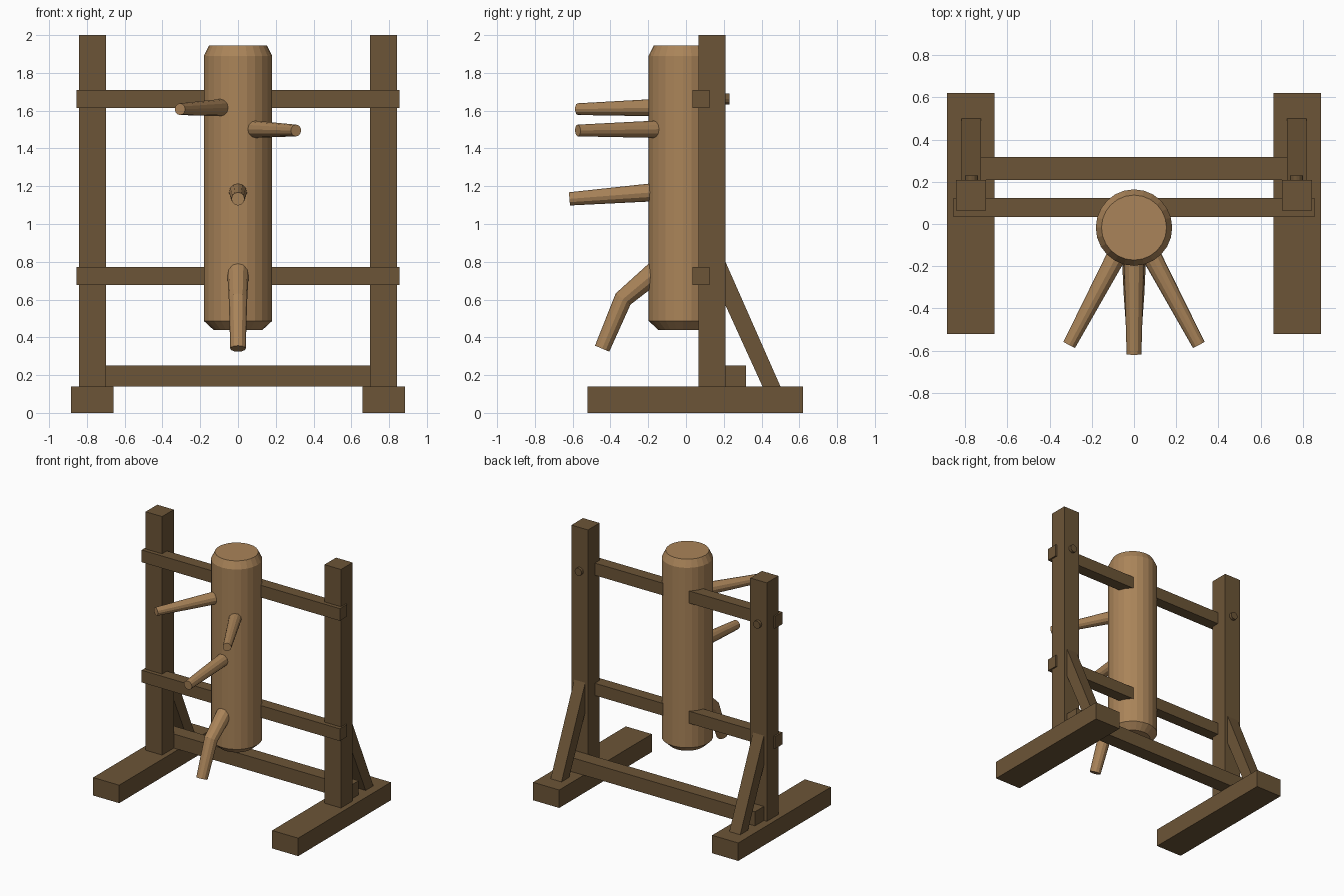
import bpy, bmesh, math
from mathutils import Vector

if "Cube" in bpy.data.objects:
    bpy.data.objects.remove(bpy.data.objects["Cube"])


def material(name, rgb):
    m = bpy.data.materials.new(name)
    m.diffuse_color = (*rgb, 1)
    m.use_nodes = True
    m.node_tree.nodes["Principled BSDF"].inputs["Base Color"].default_value = m.diffuse_color
    return m


DARK = material("dark brown wood", (0.15, 0.09, 0.038))
LIGHT = material("light brown wood", (0.40, 0.23, 0.10))


def finish(name, bm, mat):
    bmesh.ops.recalc_face_normals(bm, faces=bm.faces)
    me = bpy.data.meshes.new(name)
    bm.to_mesh(me)
    bm.free()
    me.materials.append(mat)
    ob = bpy.data.objects.new(name, me)
    bpy.context.collection.objects.link(ob)
    return ob


def prism(name, x0, x1, outline, mat=DARK):
    """Extrude a (y, z) outline from x0 to x1."""
    bm = bmesh.new()
    a = [bm.verts.new((x0, y, z)) for y, z in outline]
    b = [bm.verts.new((x1, y, z)) for y, z in outline]
    bm.faces.new(a)
    bm.faces.new(b)
    n = len(a)
    for i in range(n):
        j = (i + 1) % n
        bm.faces.new((a[i], a[j], b[j], b[i]))
    return finish(name, bm, mat)


def box(name, x0, x1, y0, y1, z0, z1):
    return prism(name, x0, x1, [(y0, z0), (y1, z0), (y1, z1), (y0, z1)])


def turned(name, path, radii, sides, mat=LIGHT):
    """Round bar along a path, with a radius at every point and mitred bends."""
    pts = [Vector(p) for p in path]
    bm = bmesh.new()
    rings = []
    for i, (p, r) in enumerate(zip(pts, radii)):
        d_in = (p - pts[max(i - 1, 0)]).normalized()
        d_out = (pts[min(i + 1, len(pts) - 1)] - p).normalized()
        t = (d_in + d_out).normalized()
        ref = Vector((1, 0, 0)) if abs(t.x) < 0.8 else Vector((0, 0, 1))
        u = (ref - t * ref.dot(t)).normalized()
        v = t.cross(u)
        rings.append([bm.verts.new(p + r * (u * math.cos(a) + v * math.sin(a)))
                      for a in (2 * math.pi * k / sides for k in range(sides))])
    for a, b in zip(rings, rings[1:]):
        for k in range(sides):
            j = (k + 1) % sides
            bm.faces.new((a[k], a[j], b[j], b[k]))
    bm.faces.new(rings[0])
    bm.faces.new(rings[-1])
    return finish(name, bm, mat)


# Side frames: foot, post, diagonal brace and peg
for side, s in (("left", -1), ("right", 1)):
    box(f"{side}_foot", s * 0.66, s * 0.885, -0.522, 0.62, 0, 0.14)
    box(f"{side}_post", s * 0.70, s * 0.843, 0.065, 0.208, 0.14, 2.0)
    prism(f"{side}_brace", s * 0.724, s * 0.818,
          [(0.20, 0.82), (0.50, 0.14), (0.405, 0.14), (0.20, 0.59)])
    turned(f"{side}_peg", [(s * 0.77, 0.19, 1.662), (s * 0.77, 0.23, 1.662)],
           [0.03, 0.03], 12, DARK)

# Horizontal rails
box("bottom_rail", -0.818, 0.818, 0.208, 0.318, 0.14, 0.25)
box("lower_crossbar", -0.855, 0.855, 0.034, 0.124, 0.677, 0.772)
box("upper_crossbar", -0.855, 0.855, 0.034, 0.124, 1.615, 1.71)

# Trunk with chamfered ends
turned("trunk", [(0, -0.017, z) for z in (0.44, 0.487, 1.89, 1.945)],
       [0.13, 0.181, 0.181, 0.154], 24)

# Arms
turned("upper_left_arm", [(-0.04, -0.07, 1.618), (-0.307, -0.573, 1.608)],
       [0.049, 0.031], 12)
turned("upper_right_arm", [(0.04, -0.07, 1.503), (0.307, -0.573, 1.495)],
       [0.049, 0.031], 12)
turned("middle_arm", [(0, -0.07, 1.176), (0, -0.617, 1.133)],
       [0.051, 0.035], 12)

# Bent leg
turned("leg", [(0, -0.10, 0.798), (0, -0.333, 0.603), (0, -0.444, 0.34)],
       [0.06, 0.049, 0.041], 12)
